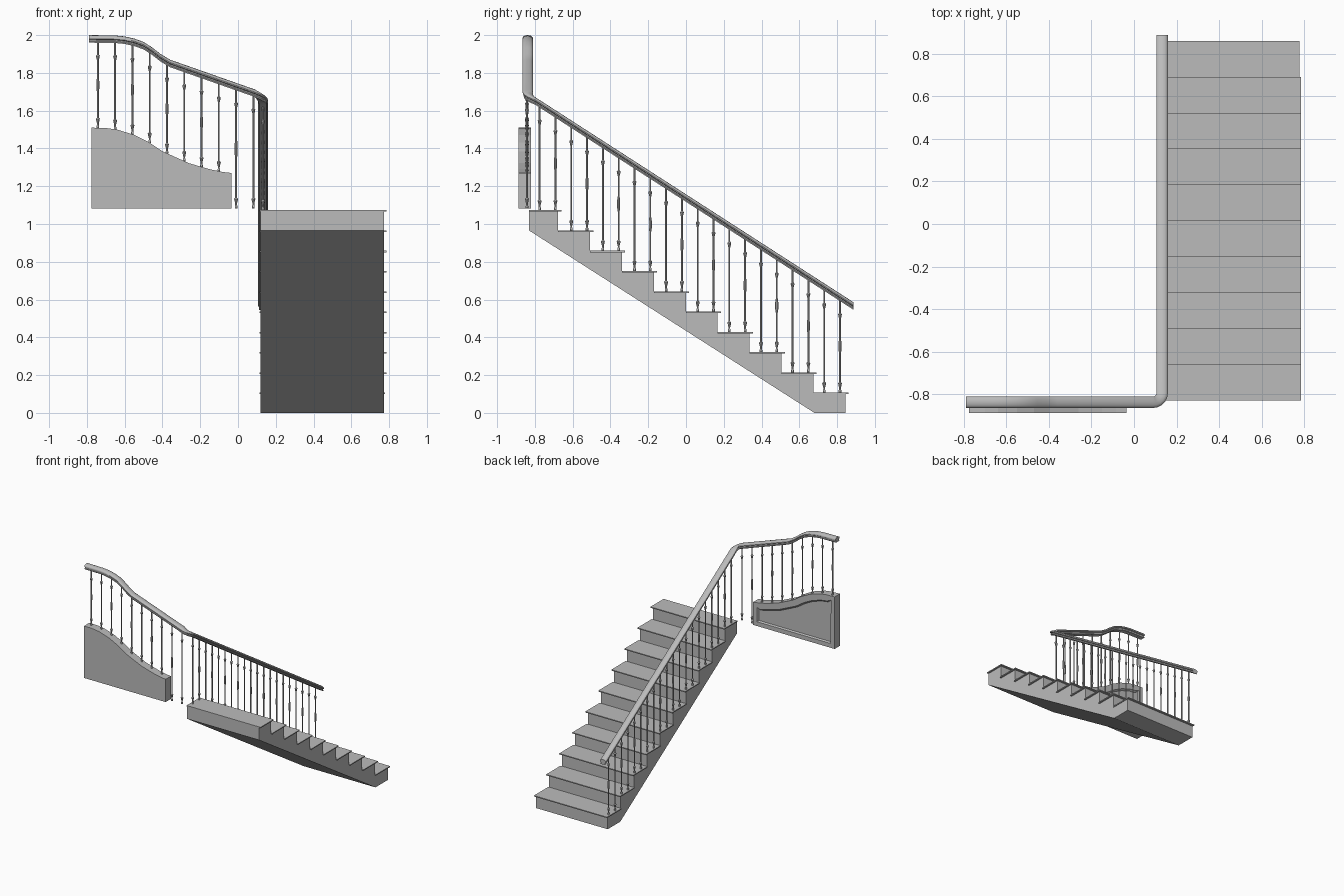
import bpy, bmesh, math
from mathutils import Vector

cube = bpy.data.objects.get("Cube")
if cube:
    bpy.data.objects.remove(cube, do_unlink=True)

grey = bpy.data.materials.new("plain_grey")
grey.use_nodes = True
colour = (0.5, 0.5, 0.5, 1)
grey.diffuse_color = colour
grey.node_tree.nodes["Principled BSDF"].inputs["Base Color"].default_value = colour


def finish(name, bm, smooth=False):
    bmesh.ops.recalc_face_normals(bm, faces=bm.faces[:])
    mesh = bpy.data.meshes.new(name)
    bm.to_mesh(mesh)
    bm.free()
    mesh.materials.append(grey)
    obj = bpy.data.objects.new(name, mesh)
    bpy.context.collection.objects.link(obj)
    if smooth:
        bpy.ops.object.select_all(action='DESELECT')
        obj.select_set(True)
        bpy.context.view_layer.objects.active = obj
        bpy.ops.object.shade_smooth_by_angle(angle=math.radians(40))
    return obj


def loft(bm, rings, cap=True):
    """Bridge closed rings of points; return the last cap."""
    loops = [[bm.verts.new(p) for p in ring] for ring in rings]
    for a, b in zip(loops, loops[1:]):
        for i in range(len(a)):
            j = (i + 1) % len(a)
            bm.faces.new((a[i], a[j], b[j], b[i]))
    if cap:
        bm.faces.new(loops[0][::-1])
        return bm.faces.new(loops[-1])


def interp(points, t):
    for (a, za), (b, zb) in zip(points, points[1:]):
        if t <= b:
            return za + (zb - za) * (t - a) / (b - a)
    return points[-1][1]


# Stair body: one stepped side profile pulled across the width
STEPS, RISE, GOING = 10, 0.1073, 0.169
TOP, NOSE, FRONT, LIP, THICK = 1.073, -0.66, -0.83, 0.017, 0.008
LEFT, RIGHT = 0.12, 0.772


def tread_z(i):
    return TOP - RISE * i


profile = [(FRONT, 0.965), (FRONT, TOP - THICK)]
for i in range(STEPS):
    riser = NOSE - LIP + GOING * i
    profile.append((riser, tread_z(i) - THICK))
    profile.append((riser, tread_z(i + 1) - THICK if i < STEPS - 1 else 0))
profile.append((0.68, 0))
bm = bmesh.new()
loft(bm, [[(x, y, z) for y, z in profile] for x in (LEFT, RIGHT)])
finish("stair_body", bm)

# Treads: thin boards with a small nosing
bm = bmesh.new()
for i in range(STEPS):
    y0 = FRONT if i == 0 else NOSE - LIP + GOING * (i - 1)
    y1 = NOSE + GOING * i
    x0, x1 = LEFT - 0.006, (0.785 if i < STEPS - 1 else 0.778)
    z = tread_z(i)
    loft(bm, [[(x0, y0, h), (x1, y0, h), (x1, y1, h), (x0, y1, h)]
              for h in (z - THICK, z)])
finish("stair_treads", bm)

# Low panel with a curved top and a recessed field on its back
crest = [(-0.775, 1.51), (-0.7, 1.508), (-0.64, 1.5), (-0.55, 1.472),
         (-0.47, 1.432), (-0.4, 1.385), (-0.26, 1.322), (-0.15, 1.29),
         (-0.085, 1.276), (-0.035, 1.27)]
outline = [(-0.775, 1.083)] + crest + [(-0.035, 1.083)]
bm = bmesh.new()
back = loft(bm, [[(x, y, z) for x, z in outline] for y in (-0.888, -0.82)])
bmesh.ops.recalc_face_normals(bm, faces=bm.faces[:])
bmesh.ops.inset_region(bm, faces=[back], thickness=0.05, depth=0)
bmesh.ops.inset_region(bm, faces=[back], thickness=0.012, depth=-0.012)
finish("landing_panel", bm)

# Handrail: moulded section swept with upright cuts
RAIL_X, RAIL_Y, RAIL_H = 0.132, -0.838, 0.04
rail_top = [(-0.79, 2.0), (-0.65, 1.998), (-0.6, 1.993), (-0.55, 1.982),
            (-0.5, 1.964), (-0.455, 1.935), (-0.41, 1.9), (-0.36, 1.87),
            (0.09, 1.712)]
path = [Vector((x, RAIL_Y, z)) for x, z in rail_top]
SLOPE_START, SLOPE_END, END_Y = 1.67, 0.585, 0.888
for k in range(1, 5):
    a = math.radians(90 * k / 5)
    path.append(Vector((RAIL_X - 0.042 + 0.042 * math.sin(a),
                        RAIL_Y + 0.042 * (1 - math.cos(a)),
                        1.712 - 0.042 * k / 5)))
path += [Vector((RAIL_X, RAIL_Y + 0.042, SLOPE_START)),
         Vector((RAIL_X, END_Y, SLOPE_END))]
half = [(0.0, 0.0), (0.014, -0.002), (0.023, -0.007), (0.027, -0.014),
        (0.026, -0.02), (0.019, -0.024), (0.019, -0.03), (0.022, -0.033),
        (0.02, -RAIL_H)]
section = half + [(-u, v) for u, v in half[:0:-1]]
rings = []
for i, p in enumerate(path):
    d = path[min(i + 1, len(path) - 1)] - path[max(i - 1, 0)]
    if i == len(rail_top) - 1:
        d = Vector((1, 0, 0))
    elif i == len(path) - 2:
        d = Vector((0, 1, 0))
    side = Vector((d.y, -d.x, 0)).normalized()
    rings.append([p + side * u + Vector((0, 0, v)) for u, v in section])
bm = bmesh.new()
loft(bm, rings)
finish("handrail", bm, True)


# Balusters: slim turned rods, alternating collar and swelling patterns
def baluster(bm, x, y, z0, z1, swelling):
    r, n, h = 0.0048, 8, z1 - z0
    turn = [(0, 0.007), (0.012, 0.007), (0.016, r), (0.025, r),
            (0.05, 0.0105), (0.056, r)]
    if swelling:
        turn += [(h * 0.42, r), (h * 0.46, 0.008), (h * 0.54, 0.008), (h * 0.58, r)]
    turn += [(h - 0.1, r), (h - 0.075, 0.0105), (h - 0.069, r), (h, r)]
    loft(bm, [[(x + q * math.cos(math.tau * k / n),
                y + q * math.sin(math.tau * k / n), z0 + t)
               for k in range(n)] for t, q in turn])


bm = bmesh.new()
for i in range(2 * STEPS):
    y = -0.775 + 0.0837 * i
    t = (y - RAIL_Y - 0.042) / (END_Y - RAIL_Y - 0.042)
    rail = SLOPE_START + (SLOPE_END - SLOPE_START) * t
    baluster(bm, RAIL_X, y, tread_z(i // 2), rail - RAIL_H + 0.006, i % 2)
finish("stair_balusters", bm, True)

bm = bmesh.new()
for i in range(10):
    x = -0.742 + 0.0915 * i
    foot = interp(crest, x) - 0.002 if x < -0.04 else 1.083
    baluster(bm, x, -0.842, foot, interp(rail_top, x) - RAIL_H + 0.006, i % 2 == 0)
finish("landing_balusters", bm, True)
